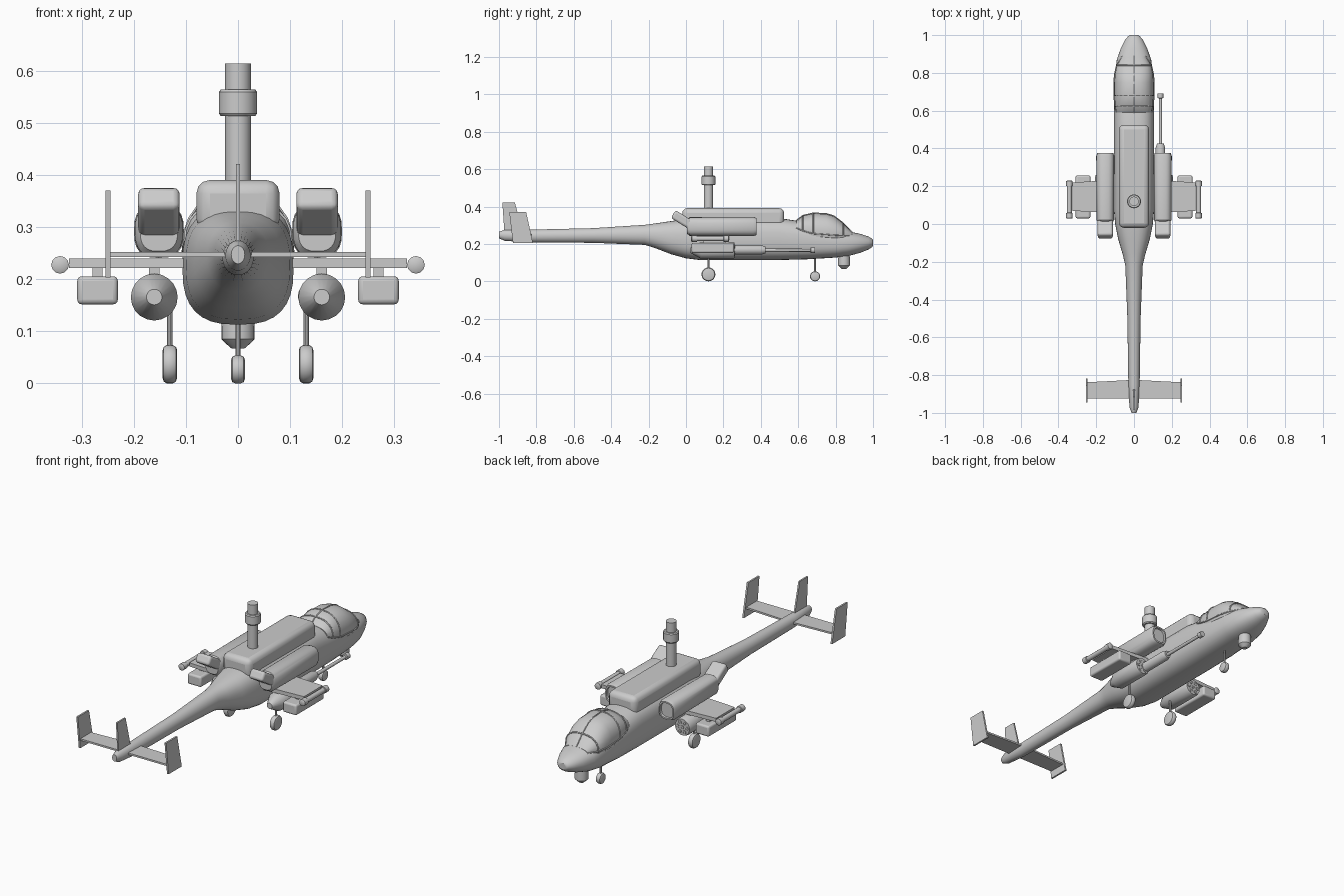
import bpy, bmesh, math
from mathutils import Vector, Matrix

if "Cube" in bpy.data.objects:
    bpy.data.objects.remove(bpy.data.objects["Cube"])

def finish(name, bm, angle=35, bevel=0, segs=3):
    bmesh.ops.recalc_face_normals(bm, faces=bm.faces)
    me = bpy.data.meshes.new(name)
    bm.to_mesh(me)
    bm.free()
    ob = bpy.data.objects.new(name, me)
    bpy.context.collection.objects.link(ob)
    if bevel:
        m = ob.modifiers.new("bevel", 'BEVEL')
        m.width, m.segments = bevel, segs
    bpy.ops.object.select_all(action='DESELECT')
    ob.select_set(True)
    bpy.context.view_layer.objects.active = ob
    bpy.ops.object.shade_smooth_by_angle(angle=math.radians(angle))
    return ob

def ring(y, lo, mid, hi, w, e, n, x=0):
    # superellipse section with separate lower and upper heights
    pts = []
    for i in range(n):
        a = 2 * math.pi * i / n
        c, s = math.cos(a), math.sin(a)
        px = w * math.copysign(abs(c) ** (2 / e), c)
        pz = math.copysign(abs(s) ** (2 / e), s) * ((hi - mid) if s > 0 else (mid - lo))
        pts.append(Vector((x + px, y, mid + pz)))
    return pts

def loft(name, rings, angle=35):
    bm = bmesh.new()
    vs = [[bm.verts.new(p) for p in r] for r in rings]
    n = len(vs[0])
    for a, b in zip(vs, vs[1:]):
        for i in range(n):
            bm.faces.new((a[i], a[(i + 1) % n], b[(i + 1) % n], b[i]))
    bm.faces.new(vs[0])
    bm.faces.new(vs[-1])
    return finish(name, bm, angle)

def turned(name, x, z, prof, n=20):
    # round part along y from (y, radius) pairs
    return loft(name, [ring(y, z - r, z, z + r, r, 2, n, x) for y, r in prof])

def upright(name, x, y, prof, n=20):
    # round part along z from (z, radius) pairs
    rings = [[Vector((x + r * math.cos(2 * math.pi * i / n), y + r * math.sin(2 * math.pi * i / n), z))
              for i in range(n)] for z, r in prof]
    return loft(name, rings)

def box(name, lo, hi, bevel=0.0, tilt=0.0):
    lo, hi = Vector(lo), Vector(hi)
    bm = bmesh.new()
    bmesh.ops.create_cube(bm, size=1, matrix=Matrix.Translation((lo + hi) / 2)
                          @ Matrix.Rotation(tilt, 4, 'X') @ Matrix.Diagonal((*(hi - lo), 1)))
    return finish(name, bm, 35, bevel)

def plate(name, pts, t, to3d):
    # thin panel from an outline; to3d maps (u, v, offset) to space
    bm = bmesh.new()
    a = [bm.verts.new(to3d(u, v, -t / 2)) for u, v in pts]
    b = [bm.verts.new(to3d(u, v, t / 2)) for u, v in pts]
    n = len(pts)
    bm.faces.new(a)
    bm.faces.new(b)
    for i in range(n):
        bm.faces.new((a[i], a[(i + 1) % n], b[(i + 1) % n], b[i]))
    return finish(name, bm, 30)

def tube(name, pts, r):
    cu = bpy.data.curves.new(name, 'CURVE')
    cu.dimensions = '3D'
    cu.bevel_depth, cu.bevel_resolution = r, 1
    sp = cu.splines.new('POLY')
    sp.points.add(len(pts) - 1)
    for p, q in zip(sp.points, pts):
        p.co = (*q, 1)
    ob = bpy.data.objects.new(name, cu)
    bpy.context.collection.objects.link(ob)

def wheel(name, x, y, r, w):
    prof = [(-w / 2, r * .72), (-w * .42, r * .9), (-w * .2, r), (w * .2, r), (w * .42, r * .9), (w / 2, r * .72)]
    loft(name, [[Vector((x + d, y + q * math.cos(i * math.pi / 12), r + q * math.sin(i * math.pi / 12)))
                 for i in range(24)] for d, q in prof])

# fuselage and tail boom: y, bottom, top, half width, squareness
body = [(-1, .23, .265, .013, 2), (-.97, .217, .275, .024, 2), (-.85, .208, .276, .03, 2),
        (-.5, .206, .284, .035, 2), (-.22, .195, .302, .046, 2.1), (-.16, .176, .31, .06, 2.2),
        (-.08, .145, .322, .084, 2.4), (0, .123, .333, .1, 2.6), (.08, .113, .339, .107, 2.7),
        (.5, .114, .338, .107, 2.7), (.65, .118, .315, .105, 2.7), (.8, .127, .285, .1, 2.6),
        (.87, .136, .267, .091, 2.4), (.93, .152, .254, .07, 2.2), (.975, .17, .24, .047, 2),
        (.995, .183, .228, .03, 2), (1, .19, .221, .022, 2)]
loft("fuselage", [ring(y, lo, (lo + hi) / 2, hi, w, e, 32) for y, lo, hi, w, e in body])

# cockpit canopy with frame ribs
can = [(.888, .245, .263, .062), (.84, .245, .312, .092), (.79, .247, .35, .103), (.75, .25, .362, .105),
       (.68, .255, .365, .105), (.625, .27, .352, .102), (.59, .285, .325, .092)]
crings = [ring(y, lo - .04, lo, hi, w, 2.4, 24) for y, lo, hi, w in can]
loft("canopy", crings, 25)
for i in (1, 4, 5):
    tube("canopy_rib", crings[i][:13], .0035)
tube("canopy_spine", [r[6] for r in crings], .0035)
for s in (0, 12):
    tube("canopy_sill", [r[s] for r in crings], .0035)

# roof housing, rotor mast and collar
box("roof_housing", (-.08, -.02, .29), (.08, .525, .391), .026)
upright("rotor_mast", 0, .12, [(.36, .025), (.615, .025)], 24)
upright("mast_collar", 0, .12, [(.514, .033), (.519, .037), (.56, .037), (.565, .033)], 24)

# sensor turret under the nose, nose wheel
upright("sensor_turret", 0, .845, [(.14, .03), (.108, .032), (.085, .032), (.078, .025), (.067, .012)])
wheel("nose_wheel", 0, .69, .027, .026)
upright("nose_strut", 0, .69, [(.027, .005), (.15, .005)], 10)

# tail surfaces
plate("tailplane", [(-.25, -.925), (.25, -.925), (.25, -.838), (0, -.825), (-.25, -.838)], .009,
      lambda u, v, d: (u, v, .248 + d))
plate("centre_fin", [(-.97, .25), (-.87, .25), (-.915, .422), (-.982, .422)], .008, lambda u, v, d: (d, u, v))

for s in (-1, 1):
    # tail end fins
    plate("end_fin", [(-.925, .204), (-.818, .204), (-.855, .371), (-.945, .371)], .009,
          lambda u, v, d: (s * .25 + d, u, v))
    # engine nacelle with recessed intake, and raised exhaust
    eng = [(.005, .036), (.02, .046), (.36, .048), (.377, .042), (.377, .035), (.368, .033)]
    loft("engine", [ring(y, .293 - r * 1.08, .293, .293 + r * 1.08, r, 2.7, 24, s * .152) for y, r in eng])
    box("exhaust", (s * .152 - .04, -.078, .302), (s * .152 + .04, .05, .35), .012, math.radians(-32))
    # stub wing and wingtip missile
    plate("stub_wing", [(s * .08, .055), (s * .325, .07), (s * .325, .22), (s * .08, .235)], .019,
          lambda u, v, d: (u, v, .231 + d))
    turned("tip_missile", s * .342, .228, [(.028, .012), (.031, .017), (.058, .017), (.06, .013), (.2, .013),
                                           (.202, .017), (.227, .017), (.23, .012)], 12)
    # rocket pod with tube mouths, and pylon
    turned("rocket_pod", s * .161, .166, [(.025, .015), (.08, .045), (.25, .045), (.26, .041)])
    for k in range(7):
        a, q = k * math.pi / 3, (.026 if k else 0)
        turned("rocket_mouth", s * .161 + q * math.cos(a), .166 + q * math.sin(a), [(.25, .009), (.263, .009), (.263, .006), (.261, .006)], 8)
    box("pod_pylon", (s * .161 - .01, .09, .2), (s * .161 + .01, .21, .23))
    # missile rack
    box("missile_rack", (s * .27 - .039, .03, .152), (s * .27 + .039, .257, .206), .009)
    box("rack_pylon", (s * .27 - .01, .09, .2), (s * .27 + .01, .21, .23))
    # main wheel and strut
    wheel("main_wheel", s * .131, .12, .037, .028)
    upright("main_strut", s * .131, .12, [(.037, .0055), (.18, .0055)], 10)

# side gun on the right
turned("gun_body", .14, .168, [(.1, .025), (.405, .025), (.425, .018)])
turned("gun_barrel", .14, .166, [(.41, .009), (.665, .008), (.667, .015), (.69, .015)], 12)
